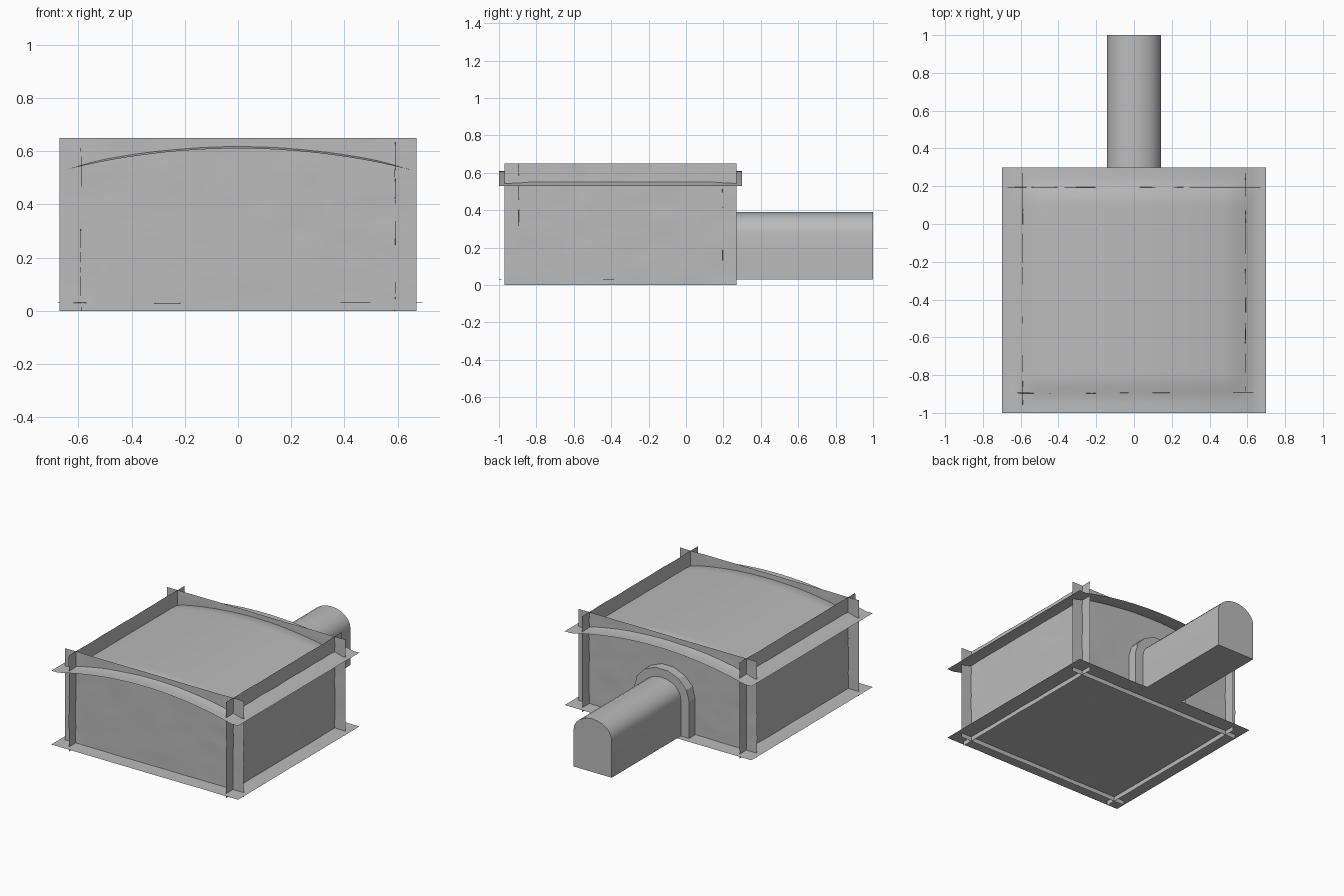
import bpy, bmesh, math
from mathutils import Vector, noise

cube = bpy.data.objects.get("Cube")
if cube:
    bpy.data.objects.remove(cube)

stone = bpy.data.materials.new("grey_stone")
stone.use_nodes = True
GREY = (0.5, 0.5, 0.5, 1)
stone.diffuse_color = GREY
stone.node_tree.nodes["Principled BSDF"].inputs["Base Color"].default_value = GREY

MID_Y = -0.35       # centre of the room
FLOOR_Z = 0.03
WALL_X, WALL_Y = 0.59, 0.545


def finish(name, bm, smooth_angle=None):
    mesh = bpy.data.meshes.new(name)
    bm.to_mesh(mesh)
    bm.free()
    mesh.materials.append(stone)
    obj = bpy.data.objects.new(name, mesh)
    bpy.context.collection.objects.link(obj)
    if smooth_angle:
        bpy.ops.object.select_all(action='DESELECT')
        obj.select_set(True)
        bpy.context.view_layer.objects.active = obj
        bpy.ops.object.shade_smooth_by_angle(angle=math.radians(smooth_angle))
    return obj


def sheet(name, nu, nv, place):
    """Grid whose points come from place(u, v), with u and v in -1..1."""
    bm = bmesh.new()
    bmesh.ops.create_grid(bm, x_segments=nu, y_segments=nv, size=1)
    for v in bm.verts:
        v.co = Vector(place(v.co.x, v.co.y))
    return finish(name, bm, 40)


def wobble(*p):
    return 0.004 * noise.noise(Vector(p) * 4)


def ease(t):
    t = min(max(t, 0), 1)
    return t * t * (3 - 2 * t)


# Floor sheet, running a little past the walls
sheet("floor", 24, 24, lambda u, v: (
    0.7 * u, MID_Y + 0.65 * v, FLOOR_Z + 0.5 * wobble(u, v, 0)))


# Shallow vaulted ceiling with a raised middle
def ceiling_point(u, v):
    x, y = 0.7 * u, 0.65 * v
    arch = 0.08 * max(0, 1 - (x / 0.65) ** 2)
    raised = 0.02 * ease((0.65 - abs(x)) / 0.15) * ease((0.6 - abs(y)) / 0.14)
    return x, MID_Y + y, 0.53 + arch + raised


sheet("ceiling", 56, 52, ceiling_point)

# Four walls crossing each other at the corners
for name, side in (("front_wall", -1), ("back_wall", 1)):
    sheet(name, 24, 14, lambda u, v: (
        -side * 0.67 * u,
        MID_Y + side * WALL_Y + wobble(u, v, side), 0.325 + 0.325 * v))
for name, side in (("right_wall", -1), ("left_wall", 1)):
    sheet(name, 24, 14, lambda u, v: (
        side * WALL_X + wobble(u, v, side + 5),
        MID_Y + side * 0.62 * u, 0.325 + 0.325 * v))


def arch_profile(half, spring, rise, steps):
    """Doorway outline from one foot over the top to the other."""
    pts = [(half, FLOOR_Z), (half, (spring + FLOOR_Z) / 2)]
    for i in range(steps + 1):
        a = math.pi * i / steps
        pts.append((half * math.cos(a), spring + rise * math.sin(a)))
    return pts + [(-half, (spring + FLOOR_Z) / 2), (-half, FLOOR_Z)]


# Arched passage with a closed far end
bm = bmesh.new()
outline = arch_profile(0.143, 0.28, 0.11, 12)
near, far = [[bm.verts.new((x, y, z)) for x, z in outline] for y in (0.2, 1)]
for i in range(len(outline)):
    j = (i + 1) % len(outline)
    bm.faces.new((near[i], near[j], far[j], far[i]))
bm.faces.new(far)
bmesh.ops.recalc_face_normals(bm, faces=bm.faces)
finish("passage", bm, 35)

# Doorway surround made of separate blocks
bm = bmesh.new()
inner = arch_profile(0.143, 0.28, 0.11, 7)
outer = arch_profile(0.205, 0.28, 0.17, 7)
for i in range(len(inner) - 1):
    section = (inner[i], outer[i], outer[i + 1], inner[i + 1])
    a, b = [[bm.verts.new((x, y, z)) for x, z in section] for y in (0.14, 0.26)]
    bm.faces.new(a)
    bm.faces.new(b[::-1])
    for k in range(4):
        m = (k + 1) % 4
        bm.faces.new((a[k], b[k], b[m], a[m]))
bmesh.ops.recalc_face_normals(bm, faces=bm.faces)
finish("doorway_blocks", bm)
